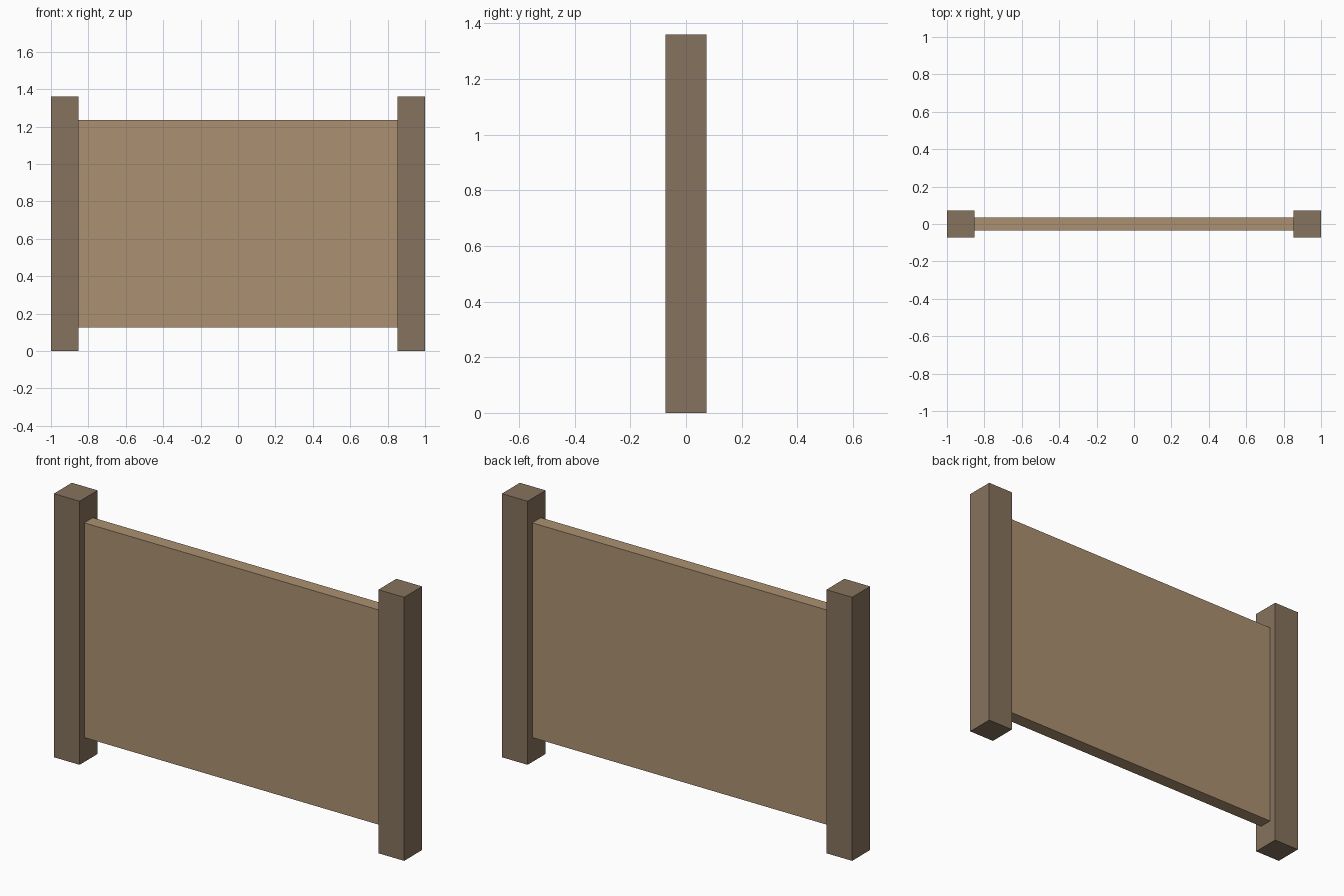
import bpy

if "Cube" in bpy.data.objects:
    bpy.data.objects.remove(bpy.data.objects["Cube"])


def material(name, color):
    mat = bpy.data.materials.new(name)
    mat.diffuse_color = (*color, 1.0)
    mat.use_nodes = True
    mat.node_tree.nodes["Principled BSDF"].inputs["Base Color"].default_value = mat.diffuse_color
    return mat


def box(name, center, size, mat):
    bpy.ops.mesh.primitive_cube_add(size=1, location=center)
    obj = bpy.context.object
    obj.name = name
    obj.scale = size
    bpy.ops.object.transform_apply(location=False, rotation=False, scale=True)
    obj.data.materials.append(mat)
    return obj


post_wood = material("post_wood", (0.24, 0.17, 0.11))
panel_wood = material("panel_wood", (0.41, 0.28, 0.165))

POST, HEIGHT = 0.147, 1.36
PANEL_BOTTOM, PANEL_TOP = 0.126, 1.234

# Square end posts
for side, name in ((-1, "left_post"), (1, "right_post")):
    box(name, (side * (1 - POST / 2), 0, HEIGHT / 2), (POST, POST, HEIGHT), post_wood)

# Thin fence panel spanning between the posts
box("fence_panel", (0, 0, (PANEL_BOTTOM + PANEL_TOP) / 2),
    (2 - 2 * POST, 0.07, PANEL_TOP - PANEL_BOTTOM), panel_wood)
